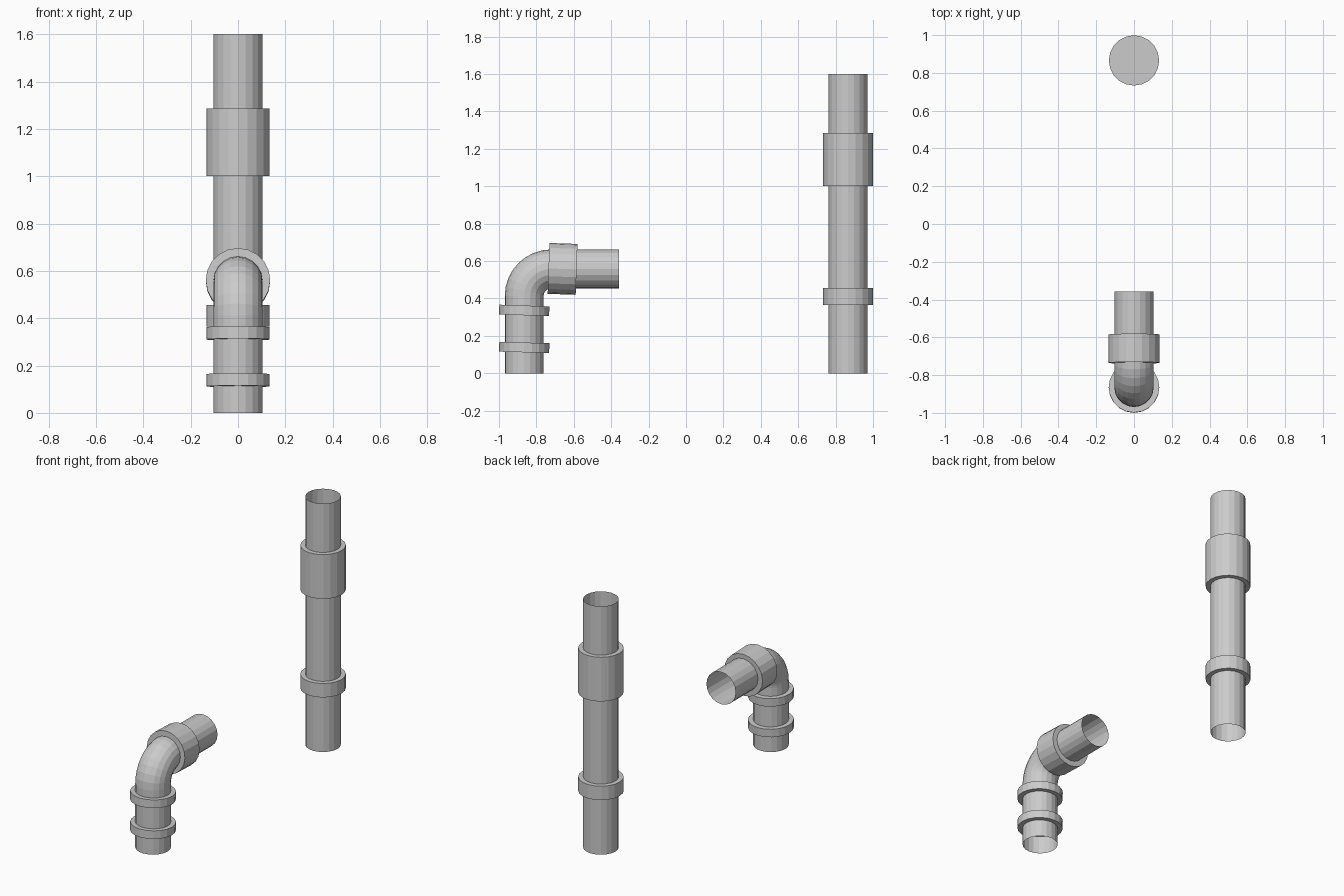
import bpy, bmesh
from math import sin, cos, pi, radians
from mathutils import Vector

if "Cube" in bpy.data.objects:
    bpy.data.objects.remove(bpy.data.objects["Cube"])

SIDES = 20


def finish(name, bm):
    bmesh.ops.recalc_face_normals(bm, faces=bm.faces)
    me = bpy.data.meshes.new(name)
    bm.to_mesh(me)
    bm.free()
    ob = bpy.data.objects.new(name, me)
    bpy.context.collection.objects.link(ob)
    return ob


def pipe(name, path, radius):
    """Open tube swept along (y, z, tilt) stations; tilt 0 = upward, pi/2 = towards +y."""
    bm = bmesh.new()
    rings = []
    for y, z, t in path:
        side = Vector((0, cos(t), -sin(t)))
        rings.append([bm.verts.new(Vector((0, y, z)) + radius *
                      (Vector((1, 0, 0)) * cos(a) + side * sin(a)))
                      for a in (2 * pi * i / SIDES for i in range(SIDES))])
    for r0, r1 in zip(rings, rings[1:]):
        for i in range(SIDES):
            j = (i + 1) % SIDES
            bm.faces.new((r0[i], r0[j], r1[j], r1[i]))
    return finish(name, bm)


def collar(name, y, z, radius, length, tilt=0.0):
    """Closed cylinder around a pipe."""
    bm = bmesh.new()
    bmesh.ops.create_cone(bm, cap_ends=True, segments=SIDES, radius1=radius,
                          radius2=radius, depth=length)
    ob = finish(name, bm)
    ob.location = (0, y, z)
    ob.rotation_euler = (-radians(tilt), 0, 0)
    return ob


# Straight pipe with two collars
Y1 = 0.866
pipe("straight_pipe", [(Y1, 0, 0), (Y1, 1.6, 0)], 0.104)
collar("straight_lower_collar", Y1, 0.41, 0.133, 0.09)
collar("straight_upper_collar", Y1, 1.143, 0.133, 0.285)

# Elbow pipe: upright, quarter bend, level outlet
Y2, TOP, BEND = -0.865, 0.558, 0.145
path = [(Y2, 0, 0)]
for k in range(9):
    t = pi / 2 * k / 8
    path.append((Y2 + BEND * (1 - cos(t)), TOP - BEND + BEND * sin(t), t))
path.append((-0.357, TOP, pi / 2))
pipe("elbow_pipe", path, 0.104)

# Elbow collars, slightly tilted as fitted
collar("elbow_lower_collar", Y2, 0.138, 0.134, 0.052, 1.5)
collar("elbow_middle_collar", Y2, 0.336, 0.134, 0.052, 2)
collar("elbow_outlet_collar", -0.66, TOP, 0.136, 0.15, 92)
